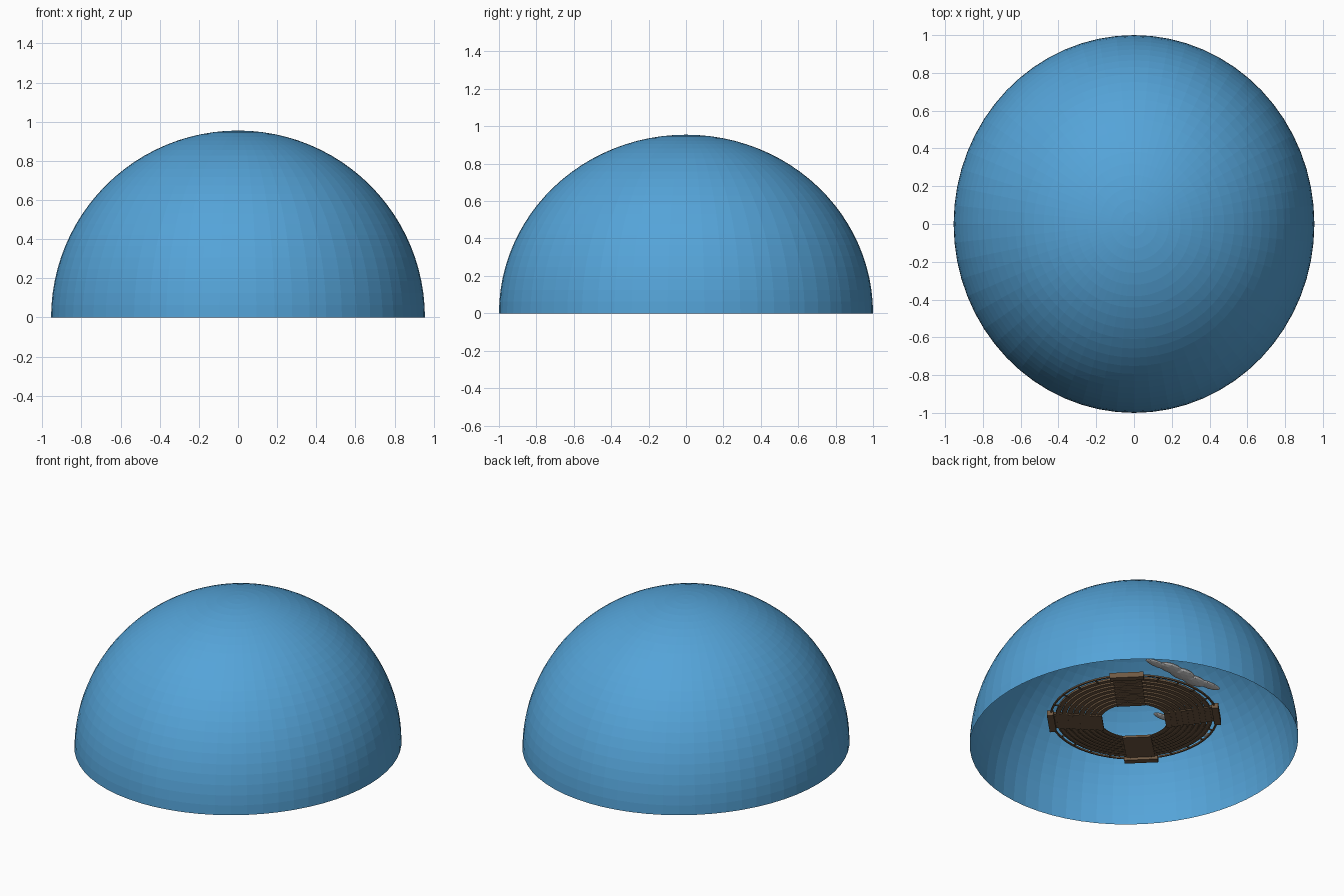
import bpy, bmesh, math
from mathutils import Matrix, Vector

if "Cube" in bpy.data.objects:
    bpy.data.objects.remove(bpy.data.objects["Cube"])


def material(name, color):
    m = bpy.data.materials.new(name)
    m.diffuse_color = (*color, 1)
    m.use_nodes = True
    m.node_tree.nodes["Principled BSDF"].inputs["Base Color"].default_value = m.diffuse_color
    return m


SKY = material("sky_blue", (0.09, 0.37, 0.69))
WOOD = material("brown_wood", (0.16, 0.10, 0.055))
SEGS = 48


def finish(name, bm, mat=None):
    me = bpy.data.meshes.new(name)
    bm.to_mesh(me)
    bm.free()
    ob = bpy.data.objects.new(name, me)
    bpy.context.collection.objects.link(ob)
    if mat:
        me.materials.append(mat)
    return ob


def add_ring(bm, r0, r1, z0, z1):
    """Flat band with a rectangular section, swept round the z axis."""
    loops = []
    for i in range(SEGS):
        a = 2 * math.pi * i / SEGS
        c, s = math.cos(a), math.sin(a)
        loops.append([bm.verts.new((r * c, r * s, z))
                      for r, z in ((r0, z0), (r1, z0), (r1, z1), (r0, z1))])
    for i in range(SEGS):
        p, q = loops[i], loops[(i + 1) % SEGS]
        for k in range(4):
            n = (k + 1) % 4
            bm.faces.new((p[k], q[k], q[n], p[n]))
    bmesh.ops.recalc_face_normals(bm, faces=bm.faces[:])


def add_box(bm, angle, r0, r1, width, z0, z1):
    """Box lying along a radius at the given angle."""
    m = (Matrix.Rotation(angle, 4, 'Z')
         @ Matrix.Translation(((r0 + r1) / 2, 0, (z0 + z1) / 2))
         @ Matrix.Diagonal((r1 - r0, width, z1 - z0, 1)))
    bmesh.ops.create_cube(bm, size=1, matrix=m)


# Sky dome: open half ellipsoid
bm = bmesh.new()
bmesh.ops.create_uvsphere(bm, u_segments=64, v_segments=48, radius=1,
                          matrix=Matrix.Diagonal((0.955, 1, 0.955, 1)))
bmesh.ops.delete(bm, geom=[v for v in bm.verts if v.co.z < -1e-4], context='VERTS')
finish("sky_dome", bm, SKY)

# Round tiers of benches, rising outwards
ROWS, R0, PITCH, Z0, RISE = 8, 0.20, 0.034, 0.143, 0.0035
bm = bmesh.new()
for i in range(ROWS):
    r, z = R0 + i * PITCH, Z0 + i * RISE
    add_ring(bm, r, r + 0.025, z, z + 0.006)
    add_ring(bm, r + 0.021, r + 0.029, z - 0.003, z + 0.010)
finish("bench_tiers", bm, WOOD)

# Outer railing with posts
bm = bmesh.new()
add_ring(bm, 0.490, 0.500, 0.166, 0.176)
for i in range(24):
    a = 2 * math.pi * (i + 0.5) / 24
    add_box(bm, a, 0.455, 0.495, 0.008, 0.163, 0.169)
finish("outer_railing", bm, WOOD)

# Four stairways on the diagonals
for k in range(4):
    a = math.pi / 4 + k * math.pi / 2
    bm = bmesh.new()
    for i in range(ROWS + 1):
        r, z = 0.185 + i * PITCH, Z0 - 0.006 + i * RISE
        add_box(bm, a, r, r + PITCH, 0.17, z, z + 0.014)
    add_box(bm, a, 0.47, 0.51, 0.20, 0.148, 0.182)
    finish(f"stairway_{k + 1}", bm, WOOD)


def cloud(name, centre, length, depth, height):
    """Thin puffy cloud made of overlapping flattened balls."""
    bm = bmesh.new()
    for t, s in ((-0.36, 0.6), (-0.18, 0.9), (0.02, 1.0), (0.2, 0.85), (0.37, 0.55)):
        off = Vector((t * length, 0.12 * depth * math.sin(9 * t), 0))
        m = (Matrix.Translation(Vector(centre) + off)
             @ Matrix.Diagonal((0.17 * length, depth * s / 2, height * s / 2, 1)))
        bmesh.ops.create_icosphere(bm, subdivisions=2, radius=1, matrix=m)
    finish(name, bm)


# Clouds
cloud("cloud_back", (-0.045, 0.40, 0.30), 0.53, 0.11, 0.04)
cloud("cloud_left", (-0.42, -0.06, 0.30), 0.40, 0.09, 0.04)
